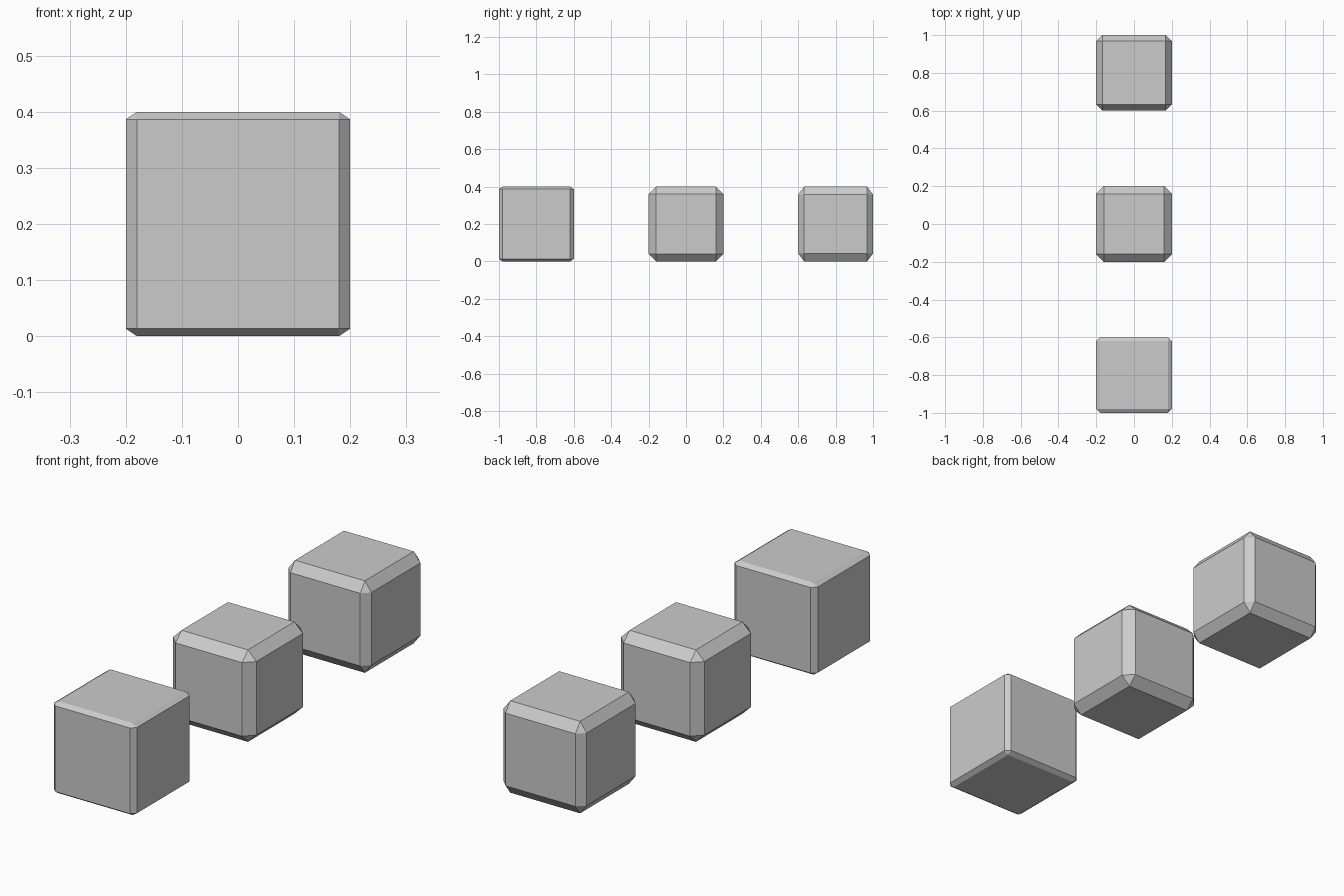
import bpy
import bmesh

if "Cube" in bpy.data.objects:
    bpy.data.objects.remove(bpy.data.objects["Cube"])

SIZE = 0.4


def chamfered_cube(name, y, side_inset, height_inset):
    """Cube bevelled before a vertical stretch, so the chamfer differs in z."""
    stretch = height_inset / side_inset
    bm = bmesh.new()
    bmesh.ops.create_cube(bm, size=SIZE)
    bmesh.ops.scale(bm, vec=(1, 1, 1 / stretch), verts=bm.verts)
    bmesh.ops.bevel(bm, geom=bm.edges[:], offset=side_inset, offset_type='OFFSET',
                    segments=1, profile=0.5, affect='EDGES')
    bmesh.ops.scale(bm, vec=(1, 1, stretch), verts=bm.verts)
    mesh = bpy.data.meshes.new(name)
    bm.to_mesh(mesh)
    bm.free()
    obj = bpy.data.objects.new(name, mesh)
    obj.location = (0, y, SIZE / 2)
    bpy.context.collection.objects.link(obj)
    return obj


# Row of three cubes with different chamfers
chamfered_cube("front_cube", -0.8, 0.02, 0.0135)
chamfered_cube("middle_cube", 0.0, 0.04, 0.04)
chamfered_cube("back_cube", 0.8, 0.032, 0.042)
